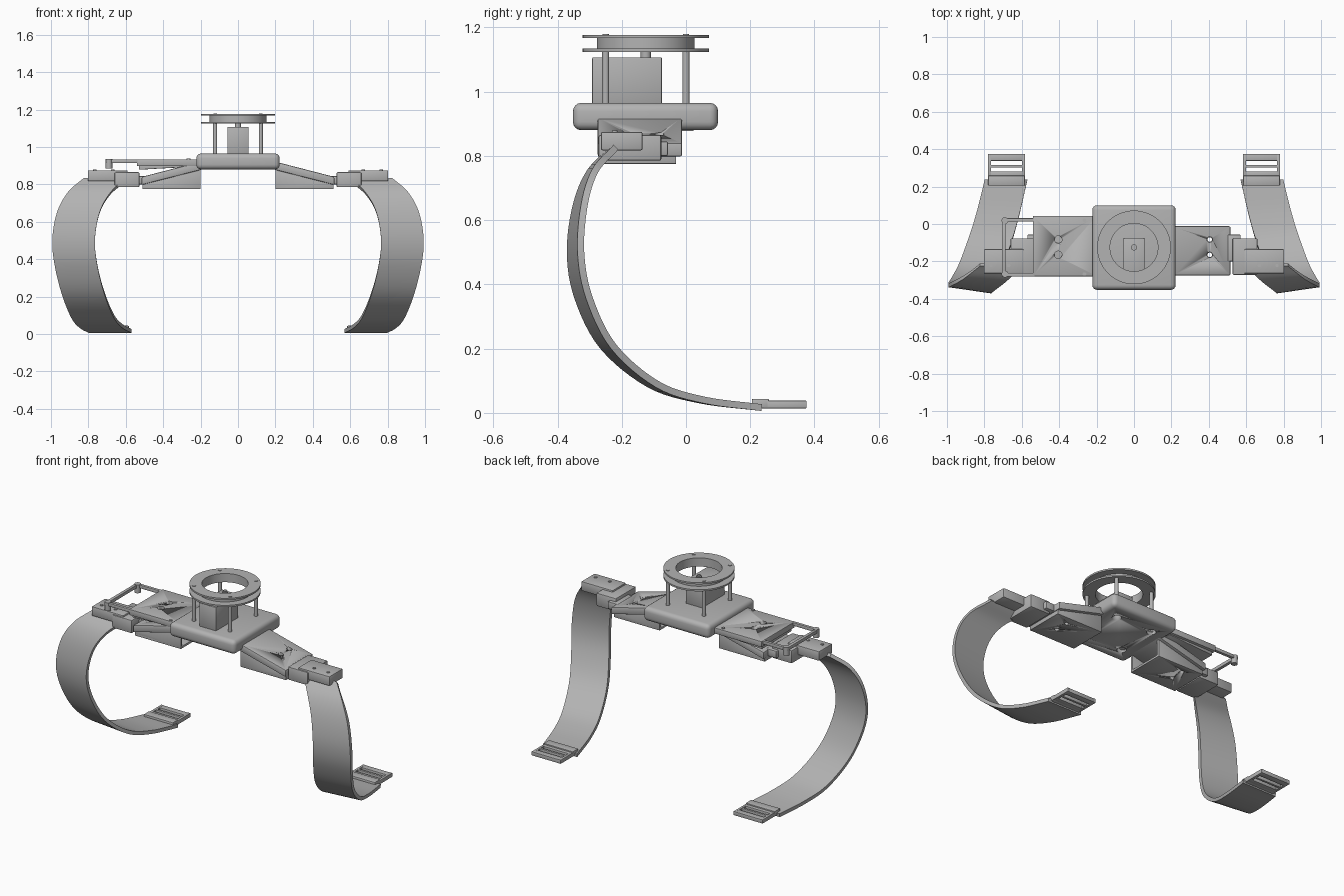
import bpy, bmesh, math
from mathutils import Vector

cube = bpy.data.objects.get("Cube")
if cube:
    bpy.data.objects.remove(cube, do_unlink=True)

grey = bpy.data.materials.new("plain_grey")
grey.use_nodes = True
COLOUR = (0.45, 0.45, 0.45, 1)
grey.diffuse_color = COLOUR
grey.node_tree.nodes["Principled BSDF"].inputs["Base Color"].default_value = COLOUR
RING_Y = -0.125


def finish(name, bm, bevel=0, segments=2):
    """Turn a bmesh into a shaded object, optionally with rounded edges."""
    bmesh.ops.recalc_face_normals(bm, faces=bm.faces)
    mesh = bpy.data.meshes.new(name)
    bm.to_mesh(mesh)
    bm.free()
    mesh.materials.append(grey)
    obj = bpy.data.objects.new(name, mesh)
    bpy.context.collection.objects.link(obj)
    if bevel:
        mod = obj.modifiers.new("rounding", "BEVEL")
        mod.width, mod.segments = bevel, segments
        apply(obj, mod)
    activate(obj)
    bpy.ops.object.shade_smooth_by_angle(angle=math.radians(35))
    return obj


def activate(obj):
    bpy.ops.object.select_all(action="DESELECT")
    obj.select_set(True)
    bpy.context.view_layer.objects.active = obj


def apply(obj, mod):
    activate(obj)
    bpy.ops.object.modifier_apply(modifier=mod.name)


def box(name, x, y, z, bevel=0.004, segments=2):
    bm = bmesh.new()
    bmesh.ops.create_cube(bm, size=1)
    for v in bm.verts:
        v.co = [(a[0] + a[1]) / 2 + c * abs(a[1] - a[0]) for a, c in zip((x, y, z), v.co)]
    return finish(name, bm, bevel, segments)


def prism(name, outline, y, bevel=0.003):
    """Extrude an x-z outline from y[0] to y[1]."""
    bm = bmesh.new()
    face = bm.faces.new([bm.verts.new((px, y[0], pz)) for px, pz in outline])
    ext = bmesh.ops.extrude_face_region(bm, geom=[face])["geom"]
    verts = [g for g in ext if isinstance(g, bmesh.types.BMVert)]
    bmesh.ops.translate(bm, verts=verts, vec=(0, y[1] - y[0], 0))
    return finish(name, bm, bevel)


def rod(name, x, y, z, r, sides=24):
    bm = bmesh.new()
    bmesh.ops.create_cone(bm, cap_ends=True, segments=sides, radius1=r, radius2=r, depth=z[1] - z[0])
    bmesh.ops.translate(bm, verts=bm.verts, vec=(x, y, (z[0] + z[1]) / 2))
    return finish(name, bm)


def washer(name, inner, outer, z):
    bm = bmesh.new()
    pts = [(inner, z[0]), (outer, z[0]), (outer, z[1]), (inner, z[1])]
    vs = [bm.verts.new((r, 0, h)) for r, h in pts]
    edges = [bm.edges.new((vs[i], vs[(i + 1) % 4])) for i in range(4)]
    bmesh.ops.spin(bm, geom=vs + edges, cent=(0, 0, 0), axis=(0, 0, 1),
                   angle=math.tau, steps=64, use_duplicate=False)
    bmesh.ops.remove_doubles(bm, verts=bm.verts, dist=0.0001)
    bmesh.ops.translate(bm, verts=bm.verts, vec=(0, RING_Y, 0))
    return finish(name, bm)


def drill(obj, holes, z):
    """Cut round holes given as (x, y, radius)."""
    for x, y, r in holes:
        cutter = rod("cutter", x, y, z, r)
        cutter.hide_render = True
        mod = obj.modifiers.new("hole", "BOOLEAN")
        mod.operation, mod.solver, mod.object = "DIFFERENCE", "EXACT", cutter
        apply(obj, mod)
        bpy.data.objects.remove(cutter, do_unlink=True)


# Central body with four standoffs
POSTS = [(sx * 0.122, RING_Y + sy * 0.125) for sx in (-1, 1) for sy in (-1, 1)]
base = box("base_plate", (-0.223, 0.223), (-0.352, 0.1), (0.88, 0.965), 0.026, 4)
drill(base, [(x, y, 0.026) for x, y in POSTS], (0.85, 0.93))
for x, y in POSTS:
    rod("standoff", x, y, (0.92, 1.13), 0.011)
    rod("standoff_screw", x, y, (1.17, 1.18), 0.01)

# Motor and turntable ring
box("motor", (-0.056, 0.056), (-0.292, -0.075), (0.96, 1.107))
rod("motor_shaft", 0, RING_Y, (1.1, 1.127), 0.016)
rod("motor_shaft_tip", 0, RING_Y, (1.12, 1.135), 0.009)
washer("lower_flange", 0.128, 0.197, (1.124, 1.134))
washer("ring_body", 0.128, 0.152, (1.13, 1.17))
washer("upper_flange", 0.128, 0.197, (1.167, 1.177))


def spline(points, steps):
    """Smooth path through the points."""
    pts = [Vector(p) for p in points]
    pts = [2 * pts[0] - pts[1]] + pts + [2 * pts[-1] - pts[-2]]
    path = []
    for a, b, c, d in zip(pts, pts[1:], pts[2:], pts[3:]):
        for i in range(steps):
            t = i / steps
            path.append(0.5 * (2 * b + (c - a) * t + (2 * a - 5 * b + 4 * c - d) * t * t
                               + (3 * b - a - 3 * c + d) * t ** 3))
    return path + [pts[-2]]


# Inner edge of the strap: x, y, z
STRAP = [(0.595, -0.225, 0.835), (0.68, -0.305, 0.76), (0.74, -0.352, 0.65),
         (0.765, -0.371, 0.5), (0.75, -0.347, 0.355), (0.71, -0.267, 0.2),
         (0.66, -0.12, 0.08), (0.615, 0.04, 0.03), (0.57, 0.235, 0.006)]


def strap(s):
    bm = bmesh.new()
    path = spline(STRAP, 6)
    rows = []
    for i, p in enumerate(path):
        lean = 0.036 * math.sin(math.pi * i / (len(path) - 1))
        before, after = path[max(i - 1, 0)], path[min(i + 1, len(path) - 1)]
        t = after - before
        inward = Vector((0, -t.z, t.y)).normalized() * 0.021
        wide = Vector((0.228, lean, 0))
        ring = [p, p + wide, p + wide + inward, p + inward]
        rows.append([bm.verts.new((s * v.x, v.y, v.z)) for v in ring])
    for a, b in zip(rows, rows[1:]):
        for k in range(4):
            bm.faces.new((a[k], a[(k + 1) % 4], b[(k + 1) % 4], b[k]))
    bm.faces.new(rows[0])
    bm.faces.new(rows[-1])
    finish("strap", bm)


for s in (-1, 1):
    side = "left" if s > 0 else "right"

    def span(a, b):
        return tuple(sorted((s * a, s * b)))

    # Sloping arm with a hollow tapered housing beneath, open at the inner end
    arm = prism(side + "_arm", [(s * px, pz) for px, pz in
                [(0.12, 0.9), (0.22, 0.872), (0.515, 0.797), (0.515, 0.84), (0.22, 0.916), (0.12, 0.94)]],
                (-0.275, -0.012), 0.006)
    drill(arm, [(s * 0.405, y, 0.015) for y in (-0.083, -0.165)], (0.7, 1))
    cheek = [(s * px, pz) for px, pz in [(0.2, 0.776), (0.508, 0.776), (0.508, 0.815), (0.2, 0.885)]]
    for y in (-0.265, -0.045):
        prism(side + "_housing_cheek", cheek, (y, y + 0.014), 0.002)
    floor = box(side + "_housing_floor", span(0.2, 0.508), (-0.265, -0.031), (0.775, 0.789), 0.002)
    drill(floor, [(s * 0.405, y, 0.012) for y in (-0.083, -0.165)], (0.7, 0.8))
    box(side + "_housing_end", span(0.494, 0.51), (-0.265, -0.031), (0.775, 0.835), 0.002)

    # Hinge and clamp holding the strap
    box(side + "_hinge", span(0.5, 0.57), (-0.2, -0.056), (0.8, 0.845), 0.006)
    box(side + "_clamp_block", span(0.527, 0.66), (-0.272, -0.077), (0.785, 0.865), 0.006)
    box(side + "_clamp_cap", span(0.59, 0.803), (-0.265, -0.135), (0.817, 0.875), 0.006)
    for x in (0.67, 0.765):
        rod(side + "_clamp_screw", s * x, -0.222, (0.87, 0.879), 0.009)
    strap(s)

    # Buckle with open slots
    box(side + "_buckle_base", span(0.583, 0.78), (0.205, 0.258), (0.014, 0.044))
    for x in (0.583, 0.764):
        box(side + "_buckle_rail", span(x, x + 0.016), (0.24, 0.375), (0.014, 0.038), 0.002)
    for y, w in ((0.25, 0.03), (0.302, 0.014), (0.338, 0.037)):
        box(side + "_buckle_bar", span(0.59, 0.775), (y, y + w), (0.014, 0.037), 0.002)

# Sliding plate and open frame on the right arm only
plate = box("slide_plate", (-0.54, -0.2), (-0.28, 0.043), (0.898, 0.934))
drill(plate, [(-0.405, y, 0.02) for y in (-0.083, -0.165)], (0.8, 1))
prism("slide_wedge", [(-0.53, 0.878), (-0.23, 0.895), (-0.23, 0.91), (-0.53, 0.91)], (-0.26, 0.025))
for y in (-0.28, 0.013):
    box("frame_side_bar", (-0.7, -0.53), (y, y + 0.018), (0.914, 0.934), 0.002)
box("frame_end_bar", (-0.705, -0.686), (-0.28, 0.031), (0.914, 0.934), 0.002)
rod("frame_peg", -0.69, -0.268, (0.885, 0.936), 0.018)
rod("frame_peg", -0.69, 0.018, (0.885, 0.936), 0.018)
for y in (-0.268, 0.02):
    rod("slide_plate_screw", -0.265, y, (0.93, 0.938), 0.01)
